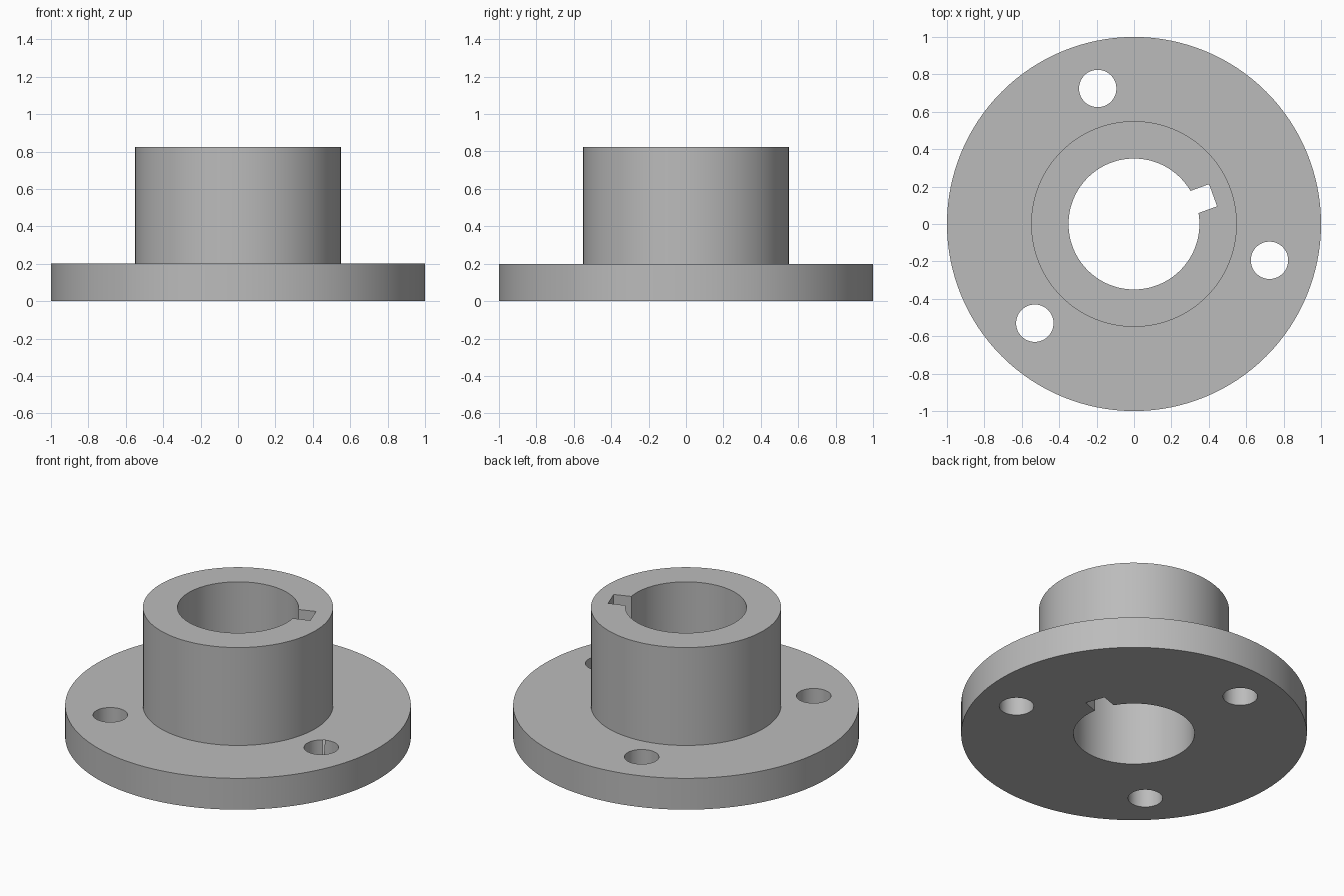
import bpy
import bmesh
from math import radians, sin, cos, asin, tau, pi
from mathutils import Matrix

SIDES = 128
FLANGE_R, FLANGE_H = 1.0, 0.2
HUB_R, TOTAL_H = 0.55, 0.825
BORE_R = 0.35
KEY_W, KEY_DEPTH, KEY_ANGLE = 0.126, 0.45, radians(20)
BOLT_R, BOLT_CIRCLE, BOLT_START = 0.1, 0.75, radians(-15)

if "Cube" in bpy.data.objects:
    bpy.data.objects.remove(bpy.data.objects["Cube"])

# Plain grey metal
metal = bpy.data.materials.new("grey_metal")
metal.use_nodes = True
grey = (0.5, 0.5, 0.5, 1)
metal.diffuse_color = grey
metal.node_tree.nodes["Principled BSDF"].inputs["Base Color"].default_value = grey


def make_object(name, bm):
    bmesh.ops.recalc_face_normals(bm, faces=bm.faces)
    mesh = bpy.data.meshes.new(name)
    bm.to_mesh(mesh)
    bm.free()
    mesh.materials.append(metal)
    obj = bpy.data.objects.new(name, mesh)
    bpy.context.collection.objects.link(obj)
    return obj


def extrude_outline(name, outline, bottom, top):
    bm = bmesh.new()
    face = bm.faces.new([bm.verts.new((x, y, bottom)) for x, y in outline])
    walls = bmesh.ops.extrude_face_region(bm, geom=[face])["geom"]
    verts = [v for v in walls if isinstance(v, bmesh.types.BMVert)]
    bmesh.ops.translate(bm, verts=verts, vec=(0, 0, top - bottom))
    return make_object(name, bm)


def circle(radius, sides, cx=0, cy=0):
    return [(cx + radius * cos(tau * i / sides), cy + radius * sin(tau * i / sides))
            for i in range(sides)]


# Flange and hub turned from one profile
bm = bmesh.new()
profile = [(0, 0), (FLANGE_R, 0), (FLANGE_R, FLANGE_H),
           (HUB_R, FLANGE_H), (HUB_R, TOTAL_H), (0, TOTAL_H)]
verts = [bm.verts.new((r, 0, z)) for r, z in profile]
edges = [bm.edges.new(pair) for pair in zip(verts, verts[1:])]
bmesh.ops.spin(bm, geom=verts + edges, cent=(0, 0, 0), axis=(0, 0, 1),
               angle=tau, steps=SIDES, use_duplicate=False)
bmesh.ops.remove_doubles(bm, verts=bm.verts, dist=1e-4)
body = make_object("flanged_hub", bm)

# Bore with its keyway, drawn as one outline
half = asin(KEY_W / 2 / BORE_R)
arc = [half + (tau - 2 * half) * i / SIDES for i in range(SIDES + 1)]
outline = [(BORE_R * cos(a), BORE_R * sin(a)) for a in arc]
outline += [(KEY_DEPTH, -KEY_W / 2), (KEY_DEPTH, KEY_W / 2)]
bore = extrude_outline("bore_cutter", outline, -0.1, TOTAL_H + 0.1)
bore.data.transform(Matrix.Rotation(KEY_ANGLE, 4, "Z"))
cutters = [bore]

# Three bolt holes
for i in range(3):
    a = BOLT_START + i * tau / 3
    hole = circle(BOLT_R, 48, BOLT_CIRCLE * cos(a), BOLT_CIRCLE * sin(a))
    cutters.append(extrude_outline(f"bolt_hole_cutter_{i + 1}", hole, -0.1, FLANGE_H + 0.1))

# Cut the openings
bpy.ops.object.select_all(action="DESELECT")
body.select_set(True)
bpy.context.view_layer.objects.active = body
for cutter in cutters:
    cut = body.modifiers.new(cutter.name, "BOOLEAN")
    cut.operation, cut.solver, cut.object = "DIFFERENCE", "EXACT", cutter
    bpy.ops.object.modifier_apply(modifier=cut.name)
    bpy.data.objects.remove(cutter)

bpy.ops.object.shade_smooth_by_angle(angle=radians(30))
